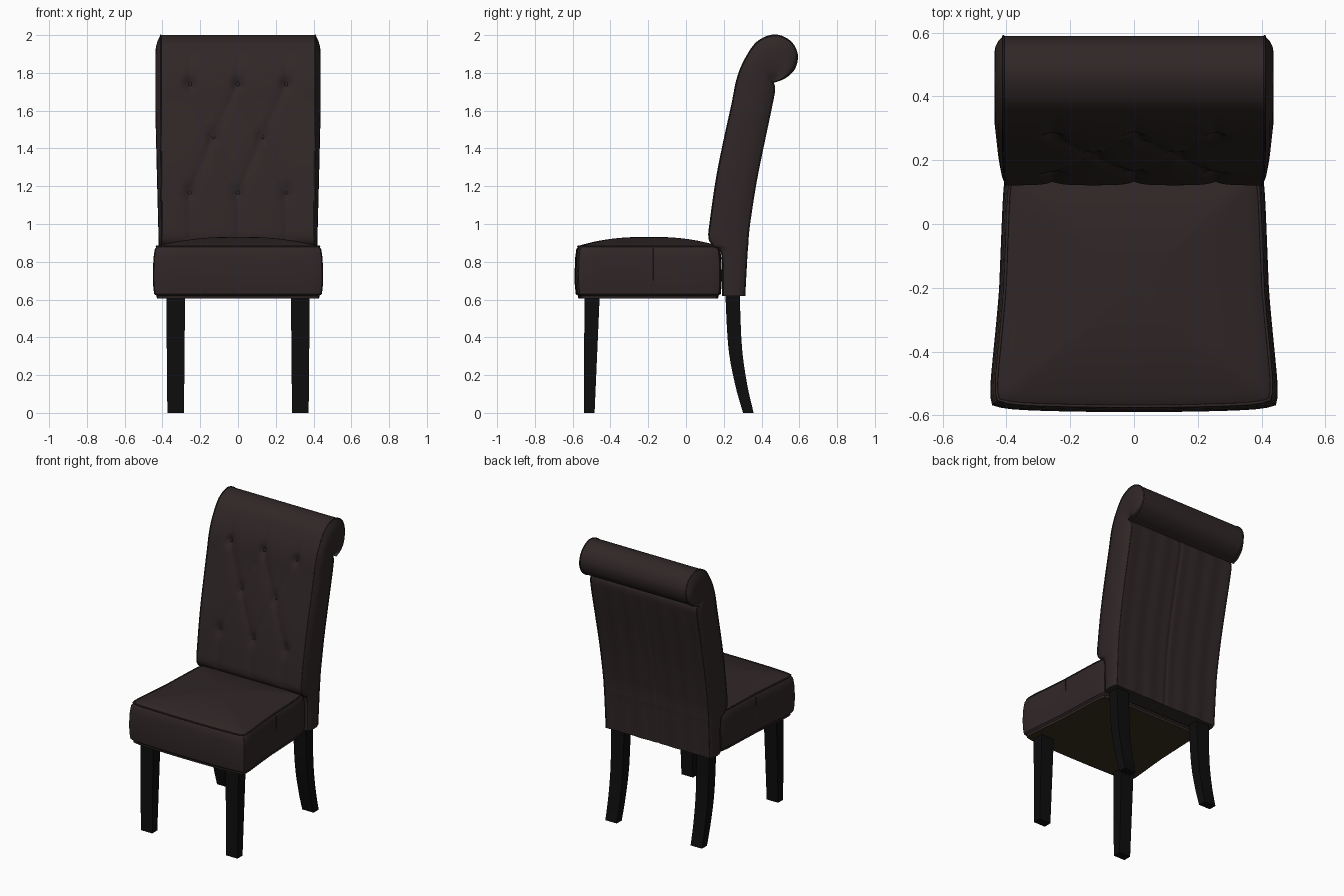
import bpy, bmesh, math
from mathutils import Vector

cube = bpy.data.objects.get("Cube")
if cube:
    bpy.data.objects.remove(cube, do_unlink=True)


def material(name, rgb):
    mat = bpy.data.materials.new(name)
    mat.use_nodes = True
    color = (*rgb, 1)
    mat.diffuse_color = color
    mat.node_tree.nodes["Principled BSDF"].inputs["Base Color"].default_value = color
    return mat


fabric = material("dark brown fabric", (0.030, 0.020, 0.020))
wood = material("black wood", (0.004, 0.004, 0.004))
lining = material("olive lining", (0.040, 0.030, 0.014))


def finish(name, bm, mats, angle=40):
    bmesh.ops.remove_doubles(bm, verts=bm.verts, dist=0.0005)
    bmesh.ops.recalc_face_normals(bm, faces=bm.faces)
    mesh = bpy.data.meshes.new(name)
    bm.to_mesh(mesh)
    bm.free()
    obj = bpy.data.objects.new(name, mesh)
    bpy.context.collection.objects.link(obj)
    for mat in mats:
        mesh.materials.append(mat)
    bpy.ops.object.select_all(action="DESELECT")
    obj.select_set(True)
    bpy.context.view_layer.objects.active = obj
    bpy.ops.object.shade_smooth_by_angle(angle=math.radians(angle))
    return obj


def loft(bm, rings, cap_start=True, cap_end=True):
    """Join closed rings of points; return the faces closing the ends."""
    loops = [[bm.verts.new(p) for p in ring] for ring in rings]
    n = len(loops[0])
    for a, b in zip(loops, loops[1:]):
        for i in range(n):
            j = (i + 1) % n
            bm.faces.new((a[i], a[j], b[j], b[i]))
    start = bm.faces.new(loops[0]) if cap_start else None
    end = bm.faces.new(loops[-1]) if cap_end else None
    return start, end


def spline(points, steps):
    """Smooth curve of tuples through the given points."""
    pts = [points[0], *points, points[-1]]
    out = []
    for a, b, c, d in zip(pts, pts[1:], pts[2:], pts[3:]):
        for k in range(steps):
            t = k / steps
            out.append([q + t / 2 * (r - p + t * (2 * p - 5 * q + 4 * r - s
                        + t * (3 * (q - r) + s - p))) for p, q, r, s in zip(a, b, c, d)])
    return out + [list(points[-1])]


def piping(name, points, radius=0.005, cyclic=False):
    curve = bpy.data.curves.new(name, "CURVE")
    curve.dimensions = "3D"
    curve.bevel_depth = radius
    curve.bevel_resolution = 1
    line = curve.splines.new("POLY")
    line.points.add(len(points) - 1)
    for dot, p in zip(line.points, points):
        dot.co = (*p, 1)
    line.use_cyclic_u = cyclic
    curve.materials.append(fabric)
    bpy.context.collection.objects.link(bpy.data.objects.new(name, curve))


# Seat cushion: rounded trapezoid rings rising into a crowned top
def half_width(y):
    return 0.415 - 0.04 * y + 0.07 * max(0, -y - 0.2) ** 1.2


def seat_ring(z, inset, scale=1, n=24):
    ring = []
    for side in range(4):
        for k in range(n):
            a = 2 * k / n - 1
            u, v = ((a, -1), (1, a), (-a, 1), (-1, -a))[side]
            trim = 1 - 0.03 * abs(u * v) ** 10
            y = -0.195 + v * trim * (0.385 - inset) * scale
            if v < 0:
                y -= 0.01 * (1 - u * u) * v * v * scale
            x = u * trim * (half_width(y) - inset) * scale
            ring.append((x, y, z))
    return ring


bm = bmesh.new()
levels = [(0.62, 0.018), (0.63, 0.006), (0.68, 0.001), (0.74, 0),
          (0.82, 0.003), (0.865, 0.009), (0.88, 0.018)]
rings = [seat_ring(*level) for level in levels]
for k in range(14):
    s = 1 - k / 14
    rings.append(seat_ring(0.886 + 0.046 * (1 - s ** 2.4), 0.026, s))
under, top = loft(bm, rings)
bmesh.ops.inset_region(bm, faces=[under], thickness=0.035)
bmesh.ops.inset_region(bm, faces=[under], thickness=0.002, depth=-0.015)
under.material_index = 1
finish("seat_cushion", bm, [fabric, lining])
piping("seat_top_piping", seat_ring(0.882, 0.018), cyclic=True)
for side, label in ((1, "left"), (-1, "right")):
    x = side * (half_width(-0.175) - 0.002)
    piping(label + "_seat_seam", [(x, -0.175, 0.7), (x, -0.175, 0.87)], 0.003)


# Button tufting: creases join neighbouring buttons
buttons = [(x, z) for z, xs in ((1.74, (-0.255, 0, 0.255)), (1.46, (-0.13, 0.13)),
                                (1.165, (-0.255, 0, 0.255))) for x in xs]
creases = [(Vector(a), Vector(b)) for a in buttons for b in buttons
           if a[1] > b[1] and abs(a[0] - b[0]) < 0.2 and a[1] - b[1] < 0.4]
creases += [(Vector(b), Vector((b[0], 1.9 if b[1] > 1.5 else 0.9)))
            for b in buttons if abs(b[1] - 1.46) > 0.1]


def tuft(x, z):
    p = Vector((x, z))
    near = 1
    for a, b in creases:
        d = b - a
        t = min(1, max(0, (p - a).dot(d) / d.dot(d)))
        near = min(near, (p - a - d * t).length)
    button = min((p - Vector(b)).length for b in buttons)
    fade = min(1, max(0, (z - 0.88) / 0.05)) * min(1, max(0, (1.92 - z) / 0.15))
    return fade * (0.012 * math.exp(-near / 0.025) + 0.022 * math.exp(-(button / 0.03) ** 2))


# Backrest stations: front y, front z, rear y, rear z, rolling over at the top
notch = (0.46, 1.75)
stations = [(0.195, 0.62, 0.31, 0.62), (0.19, 0.84, 0.322, 0.84),
            (0.145, 0.885, 0.326, 0.89), (0.122, 0.93, 0.33, 0.95),
            (0.13, 1.02, 0.34, 1.03), (0.16, 1.23, 0.37, 1.22),
            (0.197, 1.42, 0.41, 1.42), (0.243, 1.63, 0.452, 1.62),
            (0.272, 1.77, 0.468, 1.71)]
roll = [(0.315, 1.875), (0.38, 1.965), (0.47, 2.0), (0.55, 1.968), (0.588, 1.9),
        (0.575, 1.825), (0.525, 1.775), notch]
stations += [(*p, *notch) for p in roll]
rows = spline(stations, 7)


def edge_x(z):
    return 0.4 + 0.01 * min(1, max(0, z - 0.62))


cols, side_cols = 82, 8
rings = []
for index, (fy, fz, by, bz) in enumerate(rows):
    ring = []
    in_front = index < 11 * 7
    swell = 0.016 + 0.012 * min(1, max(0, (fz - 0.8) / 0.8))
    for k in range(cols + 1):
        u = 2 * k / cols - 1
        x = u * edge_x(fz)
        dent = tuft(x, fz) * (1 - u ** 8) if in_front else 0
        ring.append((x, fy + dent, fz))
    for k in range(1, side_cols):
        s = k / side_cols
        x = edge_x(fz) + swell * (1 - abs(2 * s - 1) ** 3)
        ring.append((x, fy + (by - fy) * s, fz + (bz - fz) * s))
    for k in range(cols + 1):
        u = 1 - 2 * k / cols
        x = u * edge_x(bz)
        seam = 0.008 * math.exp(-abs(x) / 0.012) + 0.004 * math.sin(x * 24) ** 2
        ring.append((x, by - seam * (1 - u ** 8), bz))
    for x, y, z in reversed(ring[cols + 1:cols + side_cols]):
        ring.append((-x, y, z))
    rings.append(ring)
bm = bmesh.new()
loft(bm, rings, cap_end=False)
finish("backrest", bm, [fabric], 50)

for side, label in ((1, "left"), (-1, "right")):
    piping(label + "_front_piping", [(side * edge_x(r[1]), r[0], r[1]) for r in rows], 0.004)
    piping(label + "_rear_piping", [(side * edge_x(r[3]), r[2], r[3]) for r in rows[:9 * 7]], 0.004)

# Tuft buttons, seated in their dents
for i, (bx, bz) in enumerate(buttons):
    below, above = next((a, b) for a, b in zip(rows, rows[1:]) if b[1] >= bz)
    t = (bz - below[1]) / (above[1] - below[1])
    y = below[0] + (above[0] - below[0]) * t + 0.031
    bm = bmesh.new()
    bmesh.ops.create_uvsphere(bm, u_segments=12, v_segments=8, radius=0.012)
    for v in bm.verts:
        v.co = (v.co.x + bx, v.co.y * 0.6 + y, v.co.z + bz)
    finish(f"tuft_button_{i + 1}", bm, [fabric])


# Legs: height, centre y, half depth, half width
def leg(name, side, sections):
    bm = bmesh.new()
    loft(bm, [[(side * 0.33 + sx * w, y + sy * d, z)
               for sx, sy in ((-1, -1), (1, -1), (1, 1), (-1, 1))]
              for z, y, d, w in sections])
    finish(name, bm, [wood], 30)


front = [(0, -0.512, 0.028, 0.044), (0.64, -0.497, 0.041, 0.05)]
rear = spline([(0, 0.33, 0.028, 0.044), (0.15, 0.292, 0.032, 0.045),
               (0.35, 0.26, 0.036, 0.047), (0.64, 0.246, 0.038, 0.05)], 5)
for side, label in ((1, "left"), (-1, "right")):
    leg(label + "_front_leg", side, front)
    leg(label + "_rear_leg", side, rear)
